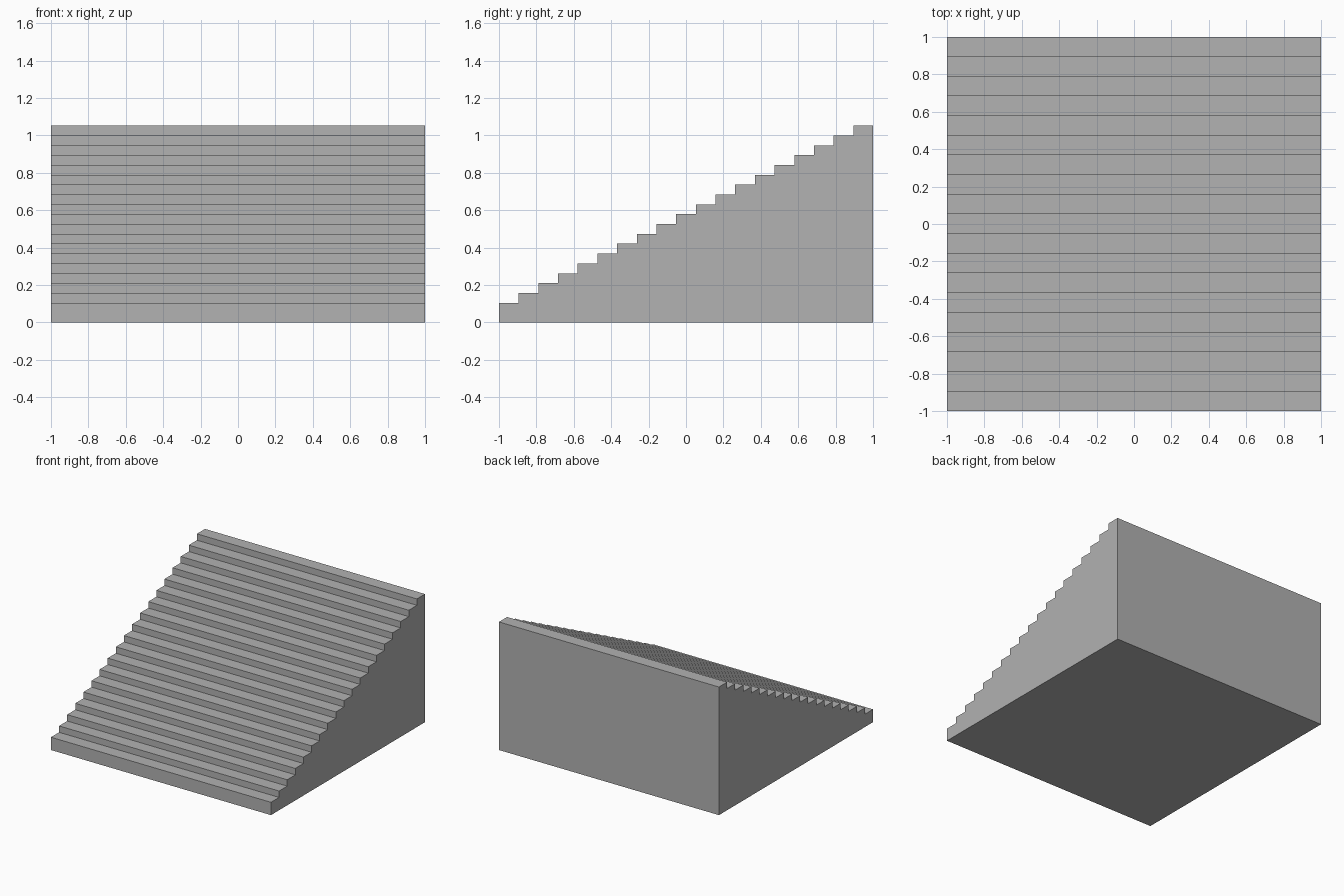
import bpy
import bmesh

STEPS = 19
WIDTH = 2.0
TREAD = 2.0 / STEPS
RISE = TREAD / 2
GREY = (0.445, 0.445, 0.445, 1.0)

cube = bpy.data.objects.get("Cube")
if cube:
    bpy.data.objects.remove(cube, do_unlink=True)

# Plain grey material
grey = bpy.data.materials.new("plain_grey")
grey.use_nodes = True
grey.diffuse_color = GREY
for node in grey.node_tree.nodes:
    if node.type == 'BSDF_PRINCIPLED':
        node.inputs["Base Color"].default_value = GREY

# Side profile: flat base, then one riser and tread per step (first riser is double)
profile = [(1.0, 0.0), (-1.0, 0.0)]
for i in range(STEPS):
    height = (i + 2) * RISE
    start = -1.0 + i * TREAD
    profile += [(start, height), (start + TREAD, height)]

# Solid staircase: the profile extruded across the full width
bm = bmesh.new()
side = bm.faces.new([bm.verts.new((-WIDTH / 2, y, z)) for y, z in profile])
extruded = bmesh.ops.extrude_face_region(bm, geom=[side], use_keep_orig=True)
moved = [v for v in extruded["geom"] if isinstance(v, bmesh.types.BMVert)]
bmesh.ops.translate(bm, verts=moved, vec=(WIDTH, 0, 0))
bmesh.ops.recalc_face_normals(bm, faces=bm.faces)

mesh = bpy.data.meshes.new("staircase")
bm.to_mesh(mesh)
bm.free()
mesh.materials.append(grey)
staircase = bpy.data.objects.new("staircase", mesh)
bpy.context.collection.objects.link(staircase)
